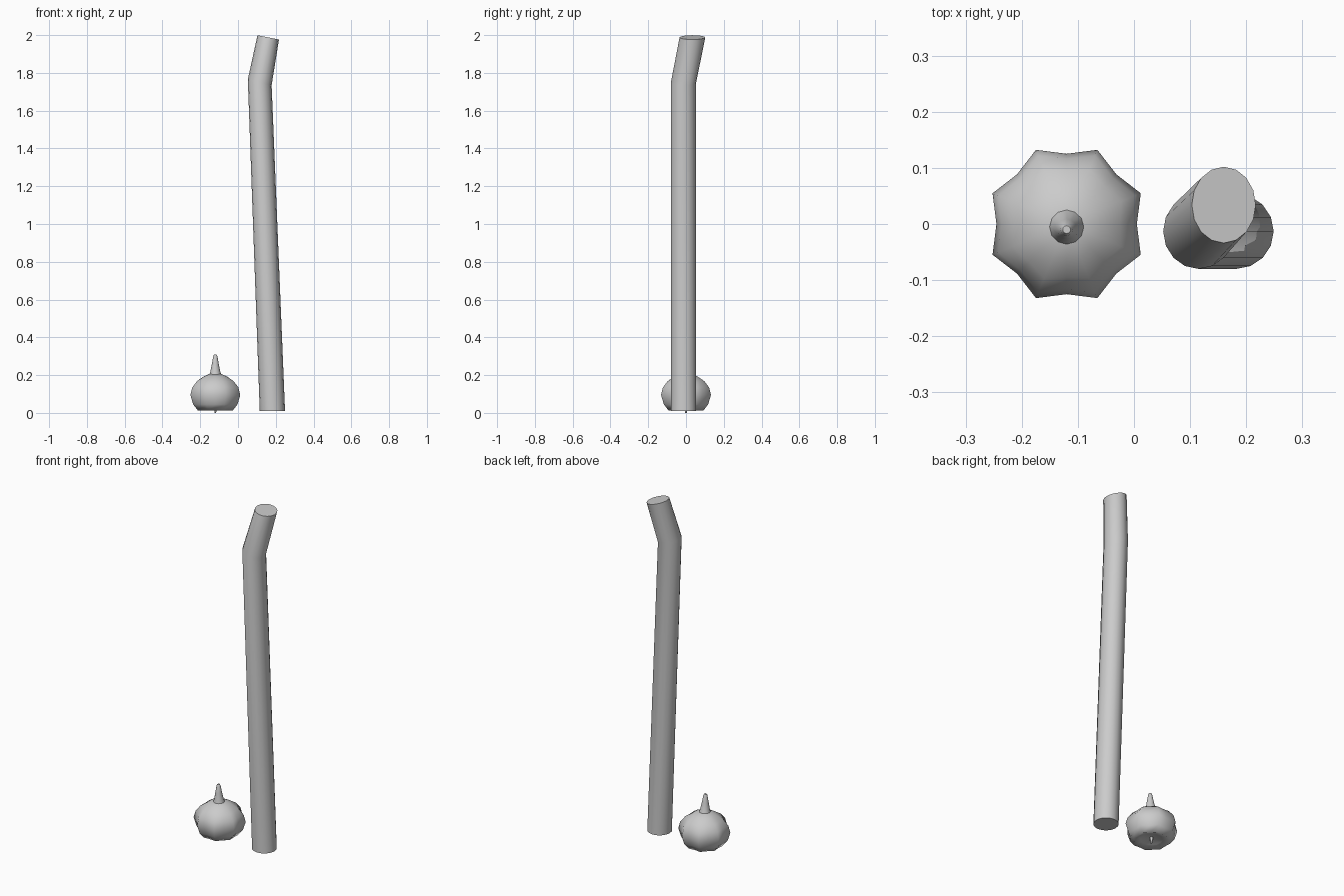
import bpy, bmesh
from math import sin, cos, pi, radians

if "Cube" in bpy.data.objects:
    bpy.data.objects.remove(bpy.data.objects["Cube"])


def loft(name, rings, sharp=35):
    """Skin a list of equal-length point rings and cap both ends."""
    bm = bmesh.new()
    loops = [[bm.verts.new(p) for p in ring] for ring in rings]
    n = len(loops[0])
    for a, b in zip(loops, loops[1:]):
        for i in range(n):
            j = (i + 1) % n
            bm.faces.new((a[i], a[j], b[j], b[i]))
    bm.faces.new(loops[0][::-1])
    bm.faces.new(loops[-1])
    bmesh.ops.recalc_face_normals(bm, faces=bm.faces)
    me = bpy.data.meshes.new(name)
    bm.to_mesh(me)
    bm.free()
    ob = bpy.data.objects.new(name, me)
    bpy.context.collection.objects.link(ob)
    bpy.ops.object.select_all(action='DESELECT')
    ob.select_set(True)
    bpy.context.view_layer.objects.active = ob
    bpy.ops.object.shade_smooth_by_angle(angle=radians(sharp))
    return ob


def ring(x, y, z, rx, ry, n=16, tilt=0.0, lobe=0.0):
    """Ring of n points; tilt slopes it along x, lobe pulls in every other point."""
    pts = []
    for i in range(n):
        a = 2 * pi * i / n
        k = 1 - lobe if i % 2 == 0 else 1
        dx, dy = k * rx * cos(a), k * ry * sin(a)
        pts.append((x + dx, y + dy, z - tilt * dx))
    return pts


# Tall pole with a bent top
loft("pole", [
    ring(0.182, -0.013, 0.011, 0.067, 0.067),
    ring(0.115, -0.013, 1.75, 0.063, 0.067, tilt=0.24),
    ring(0.160, 0.034, 1.988, 0.057, 0.068, tilt=0.2),
])

# Ribbed gourd body with a dimple underneath: radius, height, rib depth
profile = [(0.012, 0.035, 0.0), (0.06, 0.025, 0.05), (0.100, 0.013, 0.1),
           (0.127, 0.045, 0.12), (0.143, 0.095, 0.125), (0.132, 0.135, 0.12),
           (0.105, 0.168, 0.1), (0.065, 0.193, 0.06), (0.034, 0.205, 0.0),
           (0.012, 0.207, 0.0)]
loft("gourd_body", [ring(-0.12, 0, z, r, r, lobe=d) for r, z, d in profile], 80)

# Tapered stem
loft("gourd_stem", [
    ring(-0.12, -0.004, 0.19, 0.036, 0.036, 12),
    ring(-0.12, -0.006, 0.215, 0.027, 0.027, 12),
    ring(-0.12, -0.009, 0.26, 0.018, 0.018, 12),
    ring(-0.12, -0.010, 0.300, 0.011, 0.011, 12),
    ring(-0.12, -0.010, 0.308, 0.007, 0.007, 12),
], 60)

# Small nub in the underside dimple
loft("gourd_nub", [
    ring(-0.12, 0, 0.0, 0.004, 0.004, 8),
    ring(-0.12, 0, 0.04, 0.01, 0.01, 8),
], 60)
